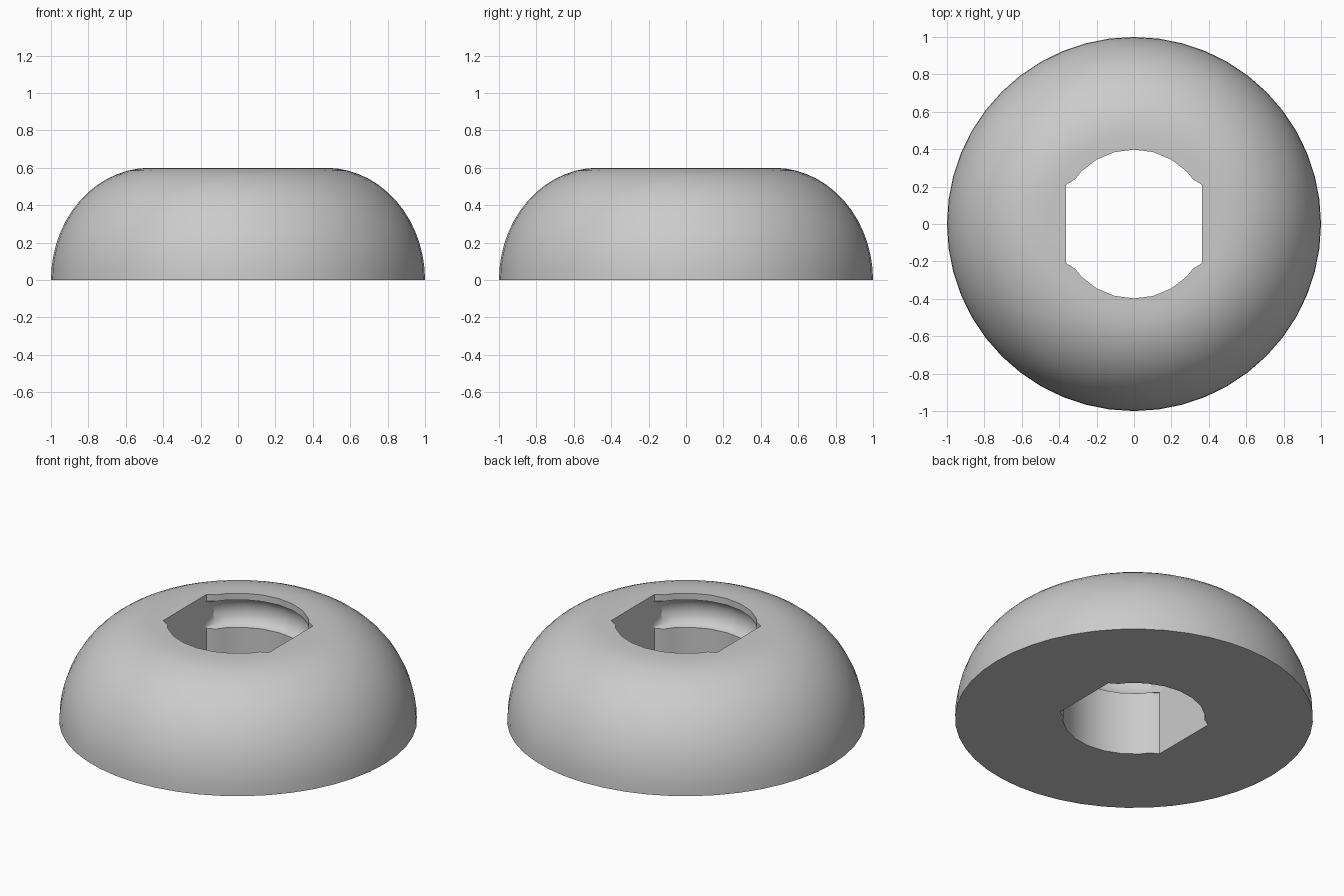
import bpy, bmesh
from math import sin, cos, pi, degrees

old = bpy.data.objects.get("Cube")
if old:
    bpy.data.objects.remove(old, do_unlink=True)

grey = bpy.data.materials.new("plain grey")
grey.use_nodes = True
colour = (0.6, 0.6, 0.6, 1)
grey.diffuse_color = colour
grey.node_tree.nodes["Principled BSDF"].inputs["Base Color"].default_value = colour

SEGMENTS, HEIGHT = 48, 0.6
SHOULDER = 0.47        # radius where the flat top turns into the rounded side
FLAT, BORE = 0.363, 0.398
CURVE_STEPS, GROOVE_STEPS = 14, 10


def bore_radius(i):
    """Round bore with two flats facing along x."""
    a = 2 * pi * i / SEGMENTS
    if abs(sin(a)) < 0.51:
        return FLAT / abs(cos(a))
    return BORE * (cos(pi / 24) if i % 2 else 1)


def section(i):
    """Closed radius and height section at one angle."""
    a = 2 * pi * i / SEGMENTS
    r = bore_radius(i)
    pts = []
    # rounded outside
    for k in range(CURVE_STEPS + 1):
        t = pi / 2 * k / CURVE_STEPS
        pts.append((SHOULDER + (1 - SHOULDER) * cos(t), HEIGHT * sin(t)))
    pts.append((r, HEIGHT))
    # rounded groove inside the curved parts of the bore
    depth = 0 if abs(sin(a)) < 0.51 else 0.06
    for k in range(GROOVE_STEPS + 1):
        t = pi * k / GROOVE_STEPS
        pts.append((r + depth * sin(t), 0.475 + 0.085 * cos(t)))
    pts.append((r, 0))
    return pts


# Rounded ring with a double-flat bore
bm = bmesh.new()
columns = []
for i in range(SEGMENTS):
    a = 2 * pi * i / SEGMENTS
    columns.append([bm.verts.new((r * cos(a), r * sin(a), z)) for r, z in section(i)])
for i, here in enumerate(columns):
    nxt = columns[(i + 1) % SEGMENTS]
    for k in range(len(here)):
        m = (k + 1) % len(here)
        bm.faces.new((here[k], nxt[k], nxt[m], here[m]))
bmesh.ops.recalc_face_normals(bm, faces=bm.faces)
mesh = bpy.data.meshes.new("rounded_ring")
bm.to_mesh(mesh)
bm.free()
mesh.materials.append(grey)
ring = bpy.data.objects.new("rounded_ring", mesh)
bpy.context.collection.objects.link(ring)
bpy.ops.object.select_all(action='DESELECT')
ring.select_set(True)
bpy.context.view_layer.objects.active = ring
bpy.ops.object.shade_smooth_by_angle(angle=pi / 6)
